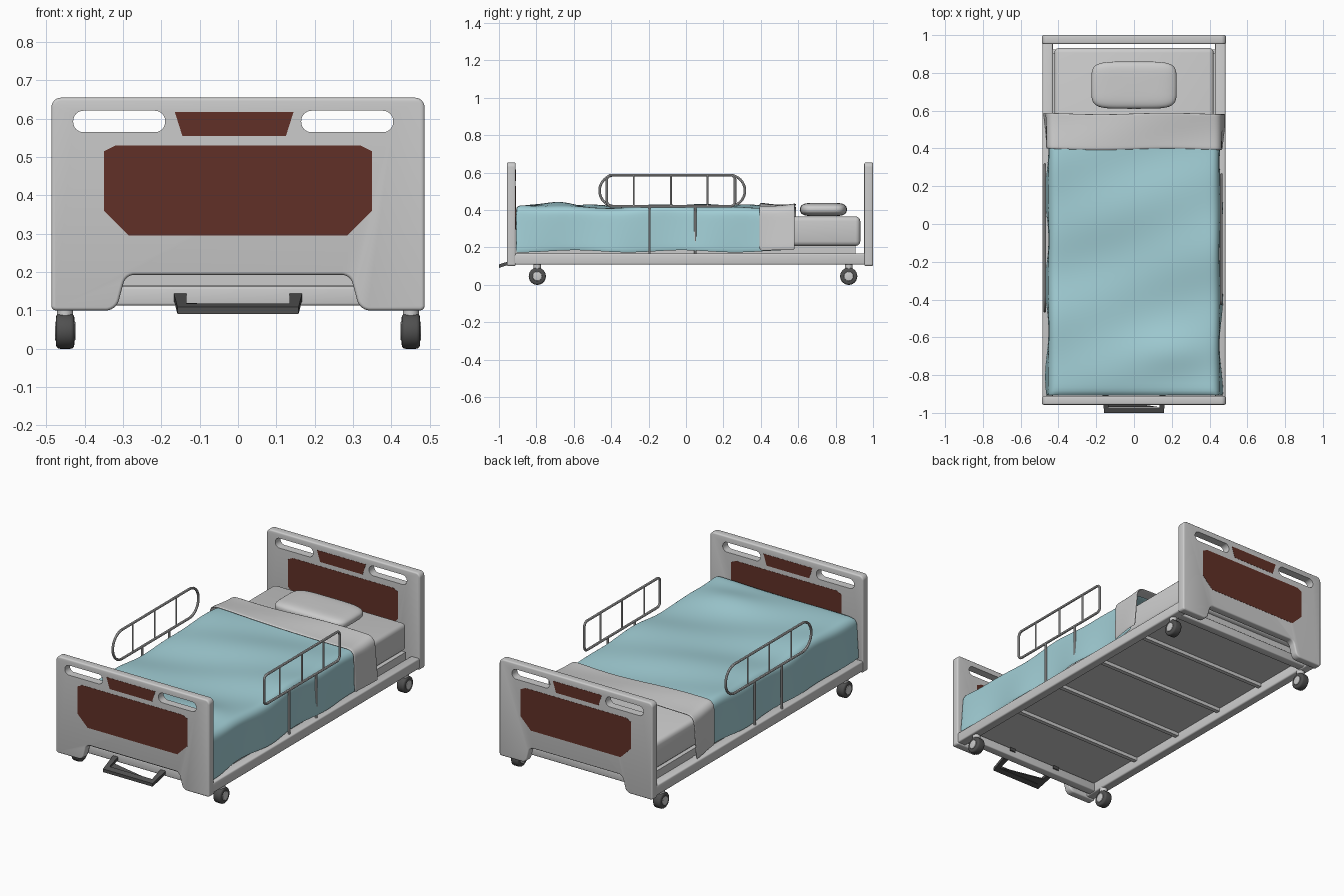
import bpy, bmesh, math
from mathutils import Vector

if "Cube" in bpy.data.objects:
    bpy.data.objects.remove(bpy.data.objects["Cube"])


def material(name, rgb):
    m = bpy.data.materials.new(name)
    m.diffuse_color = (*rgb, 1)
    m.use_nodes = True
    m.node_tree.nodes["Principled BSDF"].inputs["Base Color"].default_value = m.diffuse_color
    return m


WOOD = material("wood", (0.12, 0.03, 0.02))
BLUE = material("blue_cloth", (0.36, 0.62, 0.67))
DARK = material("dark_metal", (0.08, 0.08, 0.08))


def finish(ob, mat=None, bevel=0, seg=3):
    bpy.ops.object.select_all(action='DESELECT')
    bpy.context.view_layer.objects.active = ob
    ob.select_set(True)
    if mat:
        ob.data.materials.append(mat)
    if bevel:
        b = ob.modifiers.new("bevel", 'BEVEL')
        b.width, b.segments, b.limit_method = bevel, seg, 'ANGLE'
        b.angle_limit = math.radians(50)
        bpy.ops.object.modifier_apply(modifier="bevel")
    bpy.ops.object.shade_smooth_by_angle(angle=math.radians(35))
    return ob


def from_bmesh(name, bm, mat=None, bevel=0, seg=3):
    me = bpy.data.meshes.new(name)
    bmesh.ops.recalc_face_normals(bm, faces=bm.faces)
    bm.to_mesh(me)
    bm.free()
    ob = bpy.data.objects.new(name, me)
    bpy.context.collection.objects.link(ob)
    return finish(ob, mat, bevel, seg)


def box(name, x0, x1, y0, y1, z0, z1, bevel=0, mat=None):
    bm = bmesh.new()
    bmesh.ops.create_cube(bm, size=1)
    for v in bm.verts:
        v.co = ((x0 + x1) / 2 + v.co.x * (x1 - x0), (y0 + y1) / 2 + v.co.y * (y1 - y0),
                (z0 + z1) / 2 + v.co.z * (z1 - z0))
    return from_bmesh(name, bm, mat, bevel)


def fillet(pts, radii, n=6):
    """Round the corners of a closed 2D polygon."""
    out = []
    for i, (p, r) in enumerate(zip(pts, radii)):
        p = Vector(p)
        a = (Vector(pts[i - 1]) - p).normalized()
        b = (Vector(pts[(i + 1) % len(pts)]) - p).normalized()
        if r == 0:
            out.append(p)
            continue
        half = a.angle(b) / 2
        c = p + (a + b).normalized() * r / math.sin(half)
        s, e = p + a * r / math.tan(half) - c, p + b * r / math.tan(half) - c
        for k in range(n + 1):
            t = k / n
            out.append(c + (s * (1 - t) + e * t).normalized() * r)
    return out


def prism(name, pts, y0, y1, mat=None, bevel=0):
    bm = bmesh.new()
    f = bm.faces.new([bm.verts.new((p[0], y0, p[1])) for p in pts])
    ext = bmesh.ops.extrude_face_region(bm, geom=[f])
    for v in ext['geom']:
        if isinstance(v, bmesh.types.BMVert):
            v.co.y = y1
    return from_bmesh(name, bm, mat, bevel)


def tube(name, pts, r, closed=False, mat=None):
    cu = bpy.data.curves.new(name, 'CURVE')
    cu.dimensions, cu.bevel_depth, cu.bevel_resolution = '3D', r, 2
    cu.use_fill_caps = True
    sp = cu.splines.new('POLY')
    sp.points.add(len(pts) - 1)
    for q, p in zip(sp.points, pts):
        q.co = (*p, 1)
    sp.use_cyclic_u = closed
    ob = bpy.data.objects.new(name, cu)
    bpy.context.collection.objects.link(ob)
    bpy.ops.object.select_all(action='DESELECT')
    bpy.context.view_layer.objects.active = ob
    ob.select_set(True)
    bpy.ops.object.convert(target='MESH')
    return finish(bpy.context.object, mat)


def cylinder(name, centre, r, depth, axis='Z', bevel=0, mat=None):
    rot = (0, math.pi / 2, 0) if axis == 'X' else (0, 0, 0)
    bpy.ops.mesh.primitive_cylinder_add(vertices=28, radius=r, depth=depth, location=centre, rotation=rot)
    ob = bpy.context.object
    ob.name = name
    return finish(ob, mat, bevel)


# Head and foot boards with grip holes and wood panels on both faces
outline = fillet([(-.487, .655), (-.487, .10), (-.318, .10), (-.293, .193),
                  (.293, .193), (.318, .10), (.487, .10), (.487, .655)],
                 [.025, .012, .035, .03, .03, .035, .012, .025])
panel = [(-.35, .515), (-.32, .53), (.32, .53), (.35, .515), (.35, .36), (.285, .295), (-.285, .295), (-.35, .36)]
plaque = [(-.165, .618), (.145, .618), (.125, .555), (-.145, .555)]
for end, y0, y1 in (("foot", -.957, -.911), ("head", .953, 1.0)):
    board = prism(end + "_board", outline, y0, y1, bevel=.008)
    for x0, x1 in ((-.43, -.19), (.165, .405)):
        hole = prism("grip_cutter", fillet([(x0, .565), (x1, .565), (x1, .621), (x0, .621)], [.0265] * 4),
                     y0 - .1, y1 + .1)
        hole.hide_render = True
        m = board.modifiers.new("cut", 'BOOLEAN')
        m.operation, m.solver, m.object = 'DIFFERENCE', 'EXACT', hole
        bpy.context.view_layer.objects.active = board
        bpy.ops.object.modifier_apply(modifier="cut")
        bpy.data.objects.remove(hole)
    finish(board)
    prism(end + "_wood_panel", panel, y0 - .001, y1 + .001, WOOD)
    prism(end + "_wood_plaque", plaque, y0 - .001, y1 + .001, WOOD)

# Frame: side rails, end beams, deck and slats
for s, side in ((-1, "left"), (1, "right")):
    xs = sorted((s * .43, s * .484))
    box(side + "_frame_rail", *xs, -.93, .97, .108, .168, .008)
for i, y in enumerate((-.87, .90)):
    box(f"end_beam_{i}", -.44, .44, y - .025, y + .025, .113, .162, .006)
for i, y in enumerate((-.5, -.15, .2, .55)):
    box(f"deck_slat_{i}", -.44, .44, y - .012, y + .012, .145, .168)
box("deck", -.432, .432, -.905, .905, .165, .21)

# Casters
for s in (-1, 1):
    for y in (-.795, .87):
        cylinder("caster_tyre", (s * .451, y, .046), .046, .048, 'X', .01, DARK)
        cylinder("caster_hub", (s * .451, y, .046), .025, .054, 'X', .003)
        cylinder("caster_stem", (s * .451, y, .098), .021, .03)

# Foot pedal: sloped arms, cross bar and web plate
pedal = [[(-.135, -.84), (-.172, -.84), (-.158, -1.0), (.158, -1.0), (.172, -.84), (.135, -.84), (.135, -.972),
          (-.135, -.972)], [(-.136, -.93), (-.136, -.97), (.14, -.97)]]
for name, pts, th in (("brake_pedal", pedal[0], .018), ("pedal_web", pedal[1], .006)):
    bm = bmesh.new()
    slope = lambda x, y, h: (x, y, .091 + (y + 1) * .33 + h)
    f = bm.faces.new([bm.verts.new(slope(x, y, 0)) for x, y in pts])
    for v in bmesh.ops.extrude_face_region(bm, geom=[f])['geom']:
        if isinstance(v, bmesh.types.BMVert):
            v.co.z += th
    from_bmesh(name, bm, DARK)

# Mattress
box("mattress", -.422, .422, -.9, .932, .208, .366, .025)

# Pillow
bm = bmesh.new()
bmesh.ops.create_uvsphere(bm, u_segments=48, v_segments=24, radius=1)
for v in bm.verts:
    p = [math.copysign(abs(c) ** e, c) for c, e in zip(v.co, (.4, .4, .75))]
    v.co = (p[0] * .226, .735 + p[1] * .125, .403 + p[2] * .036)
from_bmesh("pillow", bm)


def cloth(name, ys, half, top, hem, mat, drop):
    """Draped sheet: rounded cross-section swept along y, gently rumpled."""
    section = [(-half, hem + (top - .04 - hem) * k / 5) for k in range(6)]
    section += [(-half + .04 - .04 * math.cos(a), top - .04 + .04 * math.sin(a)) for a in (.4, .8, 1.2)]
    section += [(-half + .045 + (half - .045) * k / 8, top) for k in range(9)]
    section += [(-x, z) for x, z in reversed(section[:-1])]
    bm, rows = bmesh.new(), []
    for y, limit in [(ys[0], l) for l in drop] + [(y, 9) for y in ys[1:]]:
        row = []
        for x, z in section:
            t = (z - hem) / (top - hem)
            wave = .010 * math.sin(7.5 * y + 3 * x + 1) + .006 * math.sin(15 * y - 6 * x)
            bump = .022 * math.exp(-((y + .68) / .1) ** 2 - ((x - .22) / .2) ** 2)
            dz = t * (wave + bump) * .8 + (1 - t) * .006 * math.sin(11 * y + 4 * x)
            dx = math.copysign((1 - t) * (.012 + .010 * math.sin(13 * y + x)), x) if t < 1 else 0
            row.append(bm.verts.new((x + dx, y + .004 * math.sin(9 * x) * (y > -.85), min(z, limit) + dz)))
        rows.append(row)
    for a, b in zip(rows, rows[1:]):
        for i in range(len(a) - 1):
            bm.faces.new((a[i], a[i + 1], b[i + 1], b[i]))
    ob = from_bmesh(name, bm, mat)
    if ob.data.polygons[len(section) * (len(rows) // 2)].normal.x > 0:
        ob.data.flip_normals()
    so = ob.modifiers.new("thickness", 'SOLIDIFY')
    so.thickness, so.offset = .008, 0
    ob.modifiers.new("smooth", 'SUBSURF').levels = 1
    for m in ("thickness", "smooth"):
        bpy.ops.object.modifier_apply(modifier=m)
    bpy.ops.object.shade_smooth_by_angle(angle=math.radians(60))


# Blanket over the foot end and the folded-back sheet near the pillow
cloth("blanket", [-.905] + [-.885 + 1.425 * k / 36 for k in range(37)], .447, .416, .178, BLUE, (.19, .3, .38, .405))
cloth("folded_sheet", [.395 + .18 * k / 8 for k in range(9)] + [.585], .459, .428, .18, None, (9,))

# Safety rails: squared on the right, fully rounded on the left
for side, x, y0, y1, r in (("right", .462, -.423, .262, .025), ("left", -.472, -.462, .315, .083)):
    loop = fillet([(y0, .42), (y1, .42), (y1, .587), (y0, .587)], [r] * 4, 10)
    tube(side + "_safety_rail", [(x, y, z) for y, z in loop], .007, True)
    for y in (-.28, -.08, .115):
        tube(side + "_rail_bar", [(x, y, .42), (x, y, .587)], .0045)
    for y in (-.195, .05):
        tube(side + "_rail_post", [(x, y, .15), (x, y, .42)], .006)
